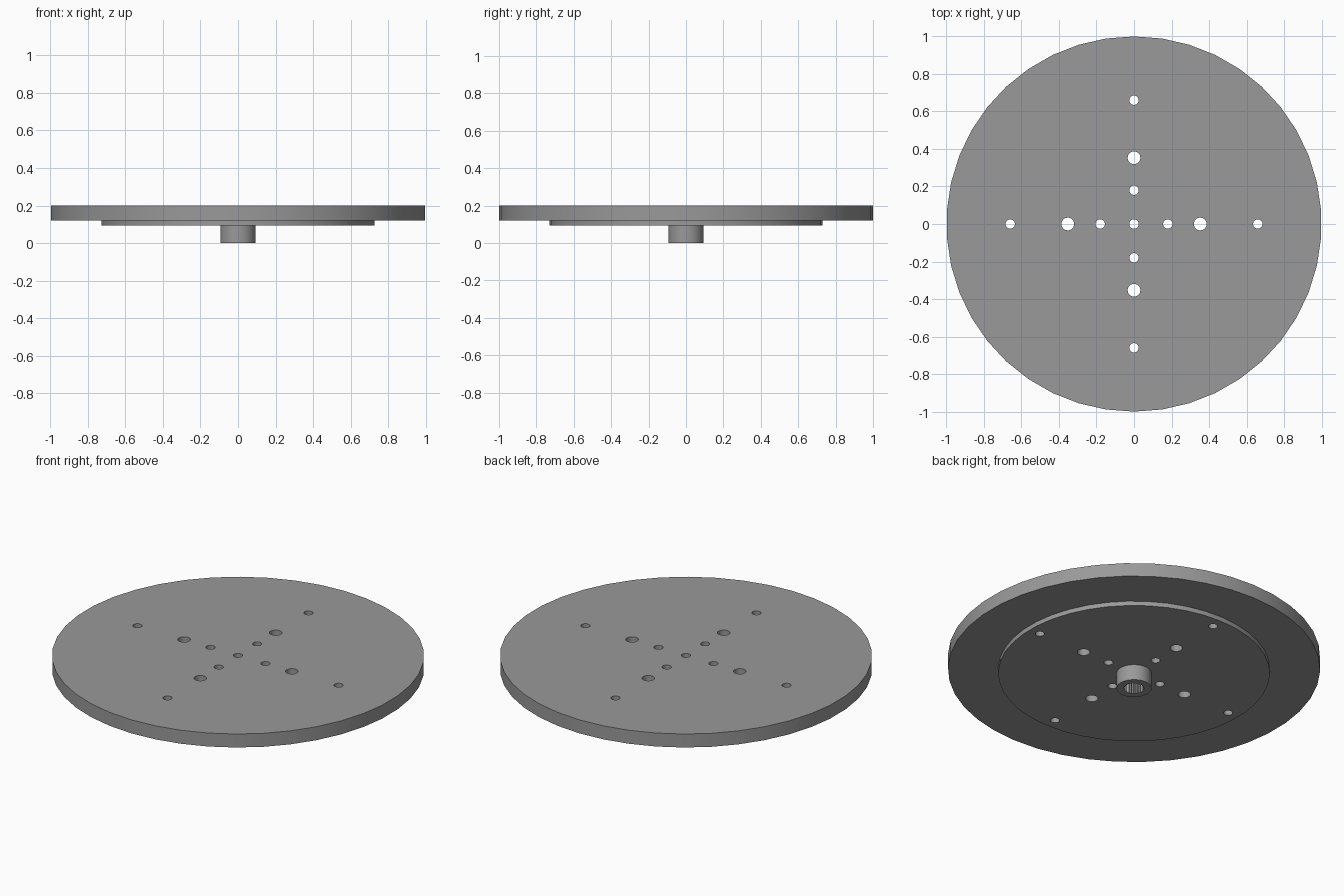
import bpy, bmesh
from math import sin, cos, pi, radians

if "Cube" in bpy.data.objects:
    bpy.data.objects.remove(bpy.data.objects["Cube"])

SIDES = 42


def finish(bm, name):
    bmesh.ops.recalc_face_normals(bm, faces=bm.faces)
    mesh = bpy.data.meshes.new(name)
    bm.to_mesh(mesh)
    bm.free()
    obj = bpy.data.objects.new(name, mesh)
    bpy.context.collection.objects.link(obj)
    return obj


def prism(bm, radii, x, y, z0, z1, start=pi / 2):
    """Straight prism whose outline radius follows the list radii."""
    n = len(radii)
    rings = [[bm.verts.new((x + r * cos(start + 2 * pi * i / n),
                            y + r * sin(start + 2 * pi * i / n), z))
              for i, r in enumerate(radii)] for z in (z0, z1)]
    bm.faces.new(rings[0])
    bm.faces.new(rings[1])
    for i in range(n):
        j = (i + 1) % n
        bm.faces.new((rings[0][i], rings[0][j], rings[1][j], rings[1][i]))


# Wheel body: hub, raised plate and rim turned from one stepped profile
profile = [(0.094, 0.0), (0.094, 0.093), (0.73, 0.093),
           (0.73, 0.12), (1.0, 0.12), (1.0, 0.2)]
bm = bmesh.new()
rings = [[bm.verts.new((r * cos(pi / 2 + 2 * pi * i / SIDES),
                        r * sin(pi / 2 + 2 * pi * i / SIDES), z))
          for i in range(SIDES)] for r, z in profile]
for a, b in zip(rings, rings[1:]):
    for i in range(SIDES):
        j = (i + 1) % SIDES
        bm.faces.new((a[i], a[j], b[j], b[i]))
bm.faces.new(rings[0])
bm.faces.new(rings[-1])
wheel = finish(bm, "wheel_disc")

# Dark grey material
grey = bpy.data.materials.new("dark_grey")
grey.diffuse_color = (0.32, 0.32, 0.32, 1)
grey.use_nodes = True
grey.node_tree.nodes["Principled BSDF"].inputs["Base Color"].default_value = grey.diffuse_color
wheel.data.materials.append(grey)

# Screw holes: three per arm of the cross, plus the axle screw hole
bm = bmesh.new()
for k in range(4):
    dx, dy = round(cos(k * pi / 2)), round(sin(k * pi / 2))
    for dist, r in ((0.18, 0.025), (0.353, 0.034), (0.66, 0.025)):
        prism(bm, [r] * 24, dx * dist, dy * dist, -0.1, 0.3)
prism(bm, [0.025] * 24, 0, 0, 0.04, 0.3)
holes = finish(bm, "screw_hole_cutter")

# Toothed socket in the underside of the hub
bm = bmesh.new()
prism(bm, [0.058, 0.051] * 24, 0, 0, -0.1, 0.075)
socket = finish(bm, "spline_socket_cutter")

# Cut the holes, then drop the cutters
bpy.context.view_layer.objects.active = wheel
wheel.select_set(True)
for cutter in (holes, socket):
    cutter.data.materials.append(grey)
    cutter.hide_render = True
    mod = wheel.modifiers.new(cutter.name, 'BOOLEAN')
    mod.operation = 'DIFFERENCE'
    mod.solver = 'EXACT'
    mod.object = cutter
    bpy.ops.object.modifier_apply(modifier=mod.name)
    bpy.data.objects.remove(cutter)

# Smooth round walls, crisp rims
bpy.ops.object.shade_smooth_by_angle(angle=radians(30))
